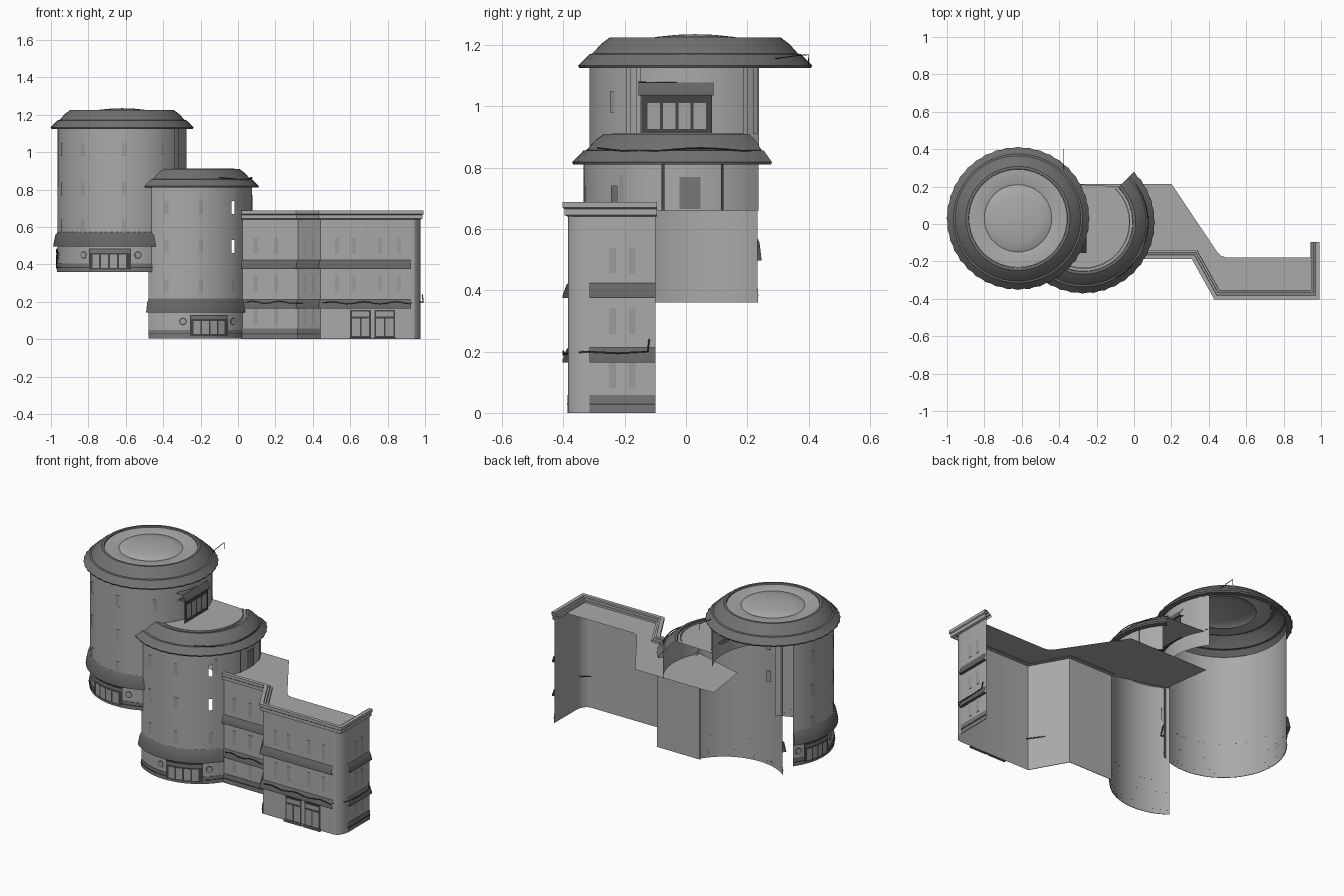
import bpy, bmesh, math
from math import sin, cos, radians, pi

if "Cube" in bpy.data.objects:
    bpy.data.objects.remove(bpy.data.objects["Cube"])

def mat(name, r, g, b):
    m = bpy.data.materials.new(name)
    m.diffuse_color = (r, g, b, 1)
    m.use_nodes = True
    m.node_tree.nodes["Principled BSDF"].inputs["Base Color"].default_value = m.diffuse_color
    return m

WALL = mat("wall grey", .40, .40, .40)
ROOF = mat("roof tile grey", .165, .165, .165)
AWN = mat("awning dark grey", .13, .13, .13)
BASE = mat("plinth grey", .19, .19, .19)
FRAME = mat("frame charcoal", .06, .06, .06)
PANE = mat("pane grey", .36, .36, .36)
LINE = mat("window slot grey", .33, .33, .33)

parts = {}

def grid(name, m, rows, skip=None):
    """Join columns of points into quads; rows run along the path."""
    v, f, _ = parts.setdefault(name, ([], [], m))
    o, k = len(v), len(rows[0])
    for r in rows:
        v.extend(r)
    for i in range(len(rows) - 1):
        for j in range(k - 1):
            if skip and skip(i, j):
                continue
            a = o + i * k + j
            f.append((a, a + k, a + k + 1, a + 1))

def arc(name, m, c, prof, a0, a1, n=None, skip=None, jag=0):
    """Partial revolve of (radius, z) around tower c = (x, y, base z)."""
    n = n or max(2, round((a1 - a0) / 5))
    rows = []
    for i in range(n + 1):
        a = radians(a0 + (a1 - a0) * i / n)
        row = []
        for j, (r, z) in enumerate(prof):
            r -= jag * (i % 2) if j in (1, 2) else 0
            row.append((c[0] + r * cos(a), c[1] + r * sin(a), c[2] + z))
        rows.append(row)
    grid(name, m, rows, skip)

def sweep(name, m, path, prof):
    """Sweep (offset, z) along a plan path with mitred corners."""
    rows = []
    ns = []
    for p, q in zip(path, path[1:]):
        l = math.hypot(q[0] - p[0], q[1] - p[1])
        ns.append(((q[1] - p[1]) / l, (p[0] - q[0]) / l))
    for i, p in enumerate(path):
        a, b = ns[max(i - 1, 0)], ns[min(i, len(ns) - 1)]
        d = 1 + a[0] * b[0] + a[1] * b[1]
        nx, ny = (a[0] + b[0]) / d, (a[1] + b[1]) / d
        rows.append([(p[0] + nx * o, p[1] + ny * o, z) for o, z in prof])
    grid(name, m, rows)

def flat(name, m, pts, z):
    v, f, _ = parts.setdefault(name, ([], [], m))
    o = len(v)
    v.extend((x, y, z) for x, y in pts)
    f.append(tuple(range(o, o + len(pts))))

def slab(base, out, z0, z1):
    return [(base, z0), (base + out, z0), (base + out, z1), (base, z1)]

def cable(name, pts, r=.003):
    cu = bpy.data.curves.new(name, 'CURVE')
    cu.dimensions = '3D'
    cu.bevel_depth, cu.bevel_resolution = r, 1
    s = cu.splines.new('POLY')
    s.points.add(len(pts) - 1)
    for p, q in zip(s.points, pts):
        p.co = (*q, 1)
    cu.materials.append(FRAME)
    bpy.context.collection.objects.link(bpy.data.objects.new(name, cu))

R = .345
BIG, SMALL = (-.62, .03, .36), (-.27, .01, .005)

def roof(name, c, z, a0, a1):
    prof = [(R, z), (.378, z), (.382, z + .008), (.345, z + .045), (.335, z + .047),
            (.307, z + .078), (.278, z + .1), (.264, z + .1), (.262, z + .092)]
    arc(name, ROOF, c, prof, a0, a1, n=round((a1 - a0) / 4.5), jag=.005)

def storefront(name, c, ang, half=19):
    # dark frame, glass panes and two round badges beside the entrance
    arc(name + "_frame", FRAME, c, slab(R, .006, .012, .125), ang - half, ang + half)
    for k in range(4):
        a = ang - half * .82 + k * half * .42
        arc(name + "_panes", PANE, c, slab(R, .009, .022, .092), a, a + half * .33)
    arc(name + "_sign_board", BASE, c, slab(R, .009, .102, .12), ang - half + 1, ang + half - 1)
    for s in (-1, 1):
        a = radians(ang + s * (half + 6))
        for rad, mm, off, nm in ((.021, FRAME, .004, "_badge_ring"), (.015, PANE, .007, "_badge")):
            v, f, _ = parts.setdefault(name + nm, ([], [], mm))
            o = len(v)
            for i in range(12):
                t = i * pi / 6
                u = rad * cos(t)
                v.append((c[0] + (R + off) * cos(a) - u * sin(a),
                          c[1] + (R + off) * sin(a) + u * cos(a), c[2] + .09 + rad * sin(t)))
            f.append(tuple(range(o, o + 12)))

def skirt(name, c, a0, a1):
    arc(name + "_awning", AWN, c, [(R, .137), (.368, .137), (.366, .15), (.357, .195), (R, .212)], a0, a1)
    arc(name + "_plinth", BASE, c, slab(R, .003, 0, .045), a0, a1)
    arc(name + "_plinth_trim", FRAME, c, slab(R, .006, .022, .026), a0, a1)

# ---- big tower: lower shell open to the small tower, upper shell wider
arc("big_tower_wall", WALL, BIG, [(R, 0), (R, .45)], 144, 303)
arc("big_tower_wall", WALL, BIG, [(R, .45), (R, .765)], 144, 397)
skirt("big_tower", BIG, 144, 301)
storefront("big_tower_entrance", BIG, 259)
storefront("big_tower_side_entrance", BIG, 171, 16)
roof("big_tower_roof", BIG, .765, 0, 360)
arc("big_tower_roof_top", WALL, BIG, [(.262, .857), (.19, .857), (.18, .853), (.174, .857),
    (.12, .867), (.06, .873), (.001, .875)], 0, 360, 48)
for a in (165, 202, 233, 272, 309):
    for z in (.21, .41, .62):
        arc("big_tower_windows", LINE, BIG, slab(R, .003, z, z + .07), a - 2, a + 2)
for a in (-38, -32, 28, 34):
    arc("big_tower_pilasters", WALL, BIG, slab(R, .006, .55, .765), a - 1.5, a + 1.5)

# ---- balcony window facing the small tower roof
side = [(-.267, -.145), (-.267, .085)]
sweep("balcony_frame", FRAME, side, [(-.04, .9), (0, .9), (0, 1.04), (-.04, 1.04)])
for k in range(4):
    y = -.125 + k * .05
    sweep("balcony_panes", PANE, [(-.267, y), (-.267, y + .04)], slab(0, .003, .925, 1.01))
sweep("balcony_awning", AWN, [(-.267, -.155), (-.267, .09)],
      [(-.04, 1.04), (.012, 1.035), (.012, 1.045), (-.008, 1.078), (-.05, 1.08)])

# ---- small tower: front wall with two open windows, upper wall carries on round
zs = [0, .455, .525, .665, .735, .805]
arc("small_tower_wall", WALL, SMALL, [(R, z) for z in zs], 233, 329, 24,
    skip=lambda i, j: i == 20 and j in (1, 3))
arc("small_tower_wall", WALL, SMALL, [(R, .655), (R, .805)], 329, 401)
skirt("small_tower", SMALL, 233, 327)
storefront("small_tower_entrance", SMALL, 290, 18)
roof("small_tower_roof", SMALL, .805, 233, 405)
for a in (251, 282, 315):
    for z in (.245, .455, .665):
        if a != 315 or z < .3:
            arc("small_tower_windows", LINE, SMALL, slab(R, .003, z, z + .07), a - 2, a + 2)
arc("small_tower_upper_window", LINE, SMALL, slab(R, .003, .68, .77), 319, 322)
arc("small_tower_roof_door", BASE, SMALL, slab(R, .004, .66, .765), 355, 366)
for a in (346, 378):
    arc("small_tower_pilasters", FRAME, SMALL, slab(R, .005, .655, .805), a - .8, a + .8)
deck = [(SMALL[0] + .266 * cos(radians(a)), SMALL[1] + .266 * sin(radians(a)))
        for a in range(246, 410, 4)]
deck += [(BIG[0] + R * cos(radians(a)), BIG[1] + R * sin(radians(a))) for a in range(32, -48, -6)]
flat("small_tower_roof_deck", WALL, deck, .902)
arc("small_tower_deck_rim", WALL, SMALL, [(.25, .897), (.25, .907), (.243, .907), (.243, .897)], 250, 406)

# ---- wing: open-backed facade following a cranked plan
corner = [(.925 + .05 * sin(t * pi / 8), -.315 - .07 * cos(t * pi / 8)) for t in range(5)]
front = [(.02, -.17), (.32, -.17), (.44, -.385)]
sweep("wing_wall", WALL, front + corner + [(.975, -.1)], [(0, 0), (0, .66)])
sweep("wing_parapet", WALL, front + [(.975, -.385), (.975, -.095)],
      [(0, .64), (.012, .645), (.012, .665), (.018, .67), (.018, .688), (-.004, .688),
       (-.006, .68), (-.016, .68), (-.018, .67), (-.028, .67), (-.03, .655)])
flat("wing_roof", WALL, [(-.3, -.08), (.02, -.17), (.32, -.17), (.44, -.385), (.975, -.385),
     (.975, -.178), (.49, -.178), (.465, -.17), (.445, -.15), (.2, .215), (-.34, .215)], .66)
flank = [(.975, -.315), (.975, -.1)]
for p in (front + [(.925, -.385)], flank):
    for z in (.165, .375):
        sweep("wing_awnings", AWN, p, [(0, z), (.018, z), (.017, z + .01), (.005, z + .042), (0, z + .048)])
for p in (front, flank):
    sweep("wing_plinth", BASE, p, slab(0, .003, 0, .058))
    sweep("wing_plinth_trim", FRAME, p, slab(0, .006, .026, .031))

def on(p, q, s, w):
    l = math.hypot(q[0] - p[0], q[1] - p[1])
    d = ((q[0] - p[0]) / l, (q[1] - p[1]) / l)
    return [(p[0] + d[0] * t, p[1] + d[1] * t) for t in (s - w / 2, s + w / 2)]

# window slots per facade run: (start, end, distances along it)
runs = [((.02, -.17), (.32, -.17), (.075, .185)), ((.32, -.17), (.44, -.385), (.08, .17)),
        ((.44, -.385), (.925, -.385), (.09, .18, .32, .42)), ((.975, -.315), (.975, -.1), (.075, .14))]
for k, (p, q, ss) in enumerate(runs):
    for s in ss:
        for z in (.08, .255, .455):
            if k == 2 and z < .1:
                continue
            sweep("wing_windows", LINE, on(p, q, s, .022), slab(0, .003, z, z + .085))

# ---- wing double doors
for x in (.655, .785):
    sweep("wing_door_frames", FRAME, [(x - .055, -.385), (x + .055, -.385)], slab(0, .005, .01, .155))
    for s in (-1, 1):
        sweep("wing_door_panes", PANE, [(x + s * .025 - .021, -.385), (x + s * .025 + .021, -.385)],
              slab(0, .008, .016, .112))
    sweep("wing_door_lights", PANE, [(x - .046, -.385), (x + .046, -.385)], slab(0, .008, .122, .147))
    sweep("wing_door_steps", BASE, [(x - .06, -.385), (x + .06, -.385)], slab(0, .018, 0, .01))

# ---- sagging cables and roof hook
pipe = [(.04 + i * .03, -.184 if i < 10 else -.4, .198 + .006 * sin(i * 1.3)) for i in range(10)]
pipe += [(.46 + i * .03, -.4, .195 + .006 * sin(i * 1.1)) for i in range(16)]
pipe += [(.985, -.33, .2), (.99, -.22, .195), (.99, -.125, .2), (.985, -.12, .24)]
cable("wing_cable", pipe)
cable("roof_hook", [(-.375, .29, 1.155), (-.375, .36, 1.165), (-.375, .4, 1.168), (-.375, .4, 1.13)], .002)
cable("small_roof_cable", [(SMALL[0] + .345 * cos(radians(a)), SMALL[1] + .345 * sin(radians(a)),
      .858 + .006 * sin(a * .09)) for a in range(300, 400, 6)])

# ---- build collected parts
for name, (v, f, m) in parts.items():
    me = bpy.data.meshes.new(name)
    me.from_pydata(v, [], f)
    me.materials.append(m)
    ob = bpy.data.objects.new(name, me)
    bpy.context.collection.objects.link(ob)
    bpy.ops.object.select_all(action='DESELECT')
    ob.select_set(True)
    bpy.context.view_layer.objects.active = ob
    bpy.ops.object.shade_smooth_by_angle(angle=radians(25))
